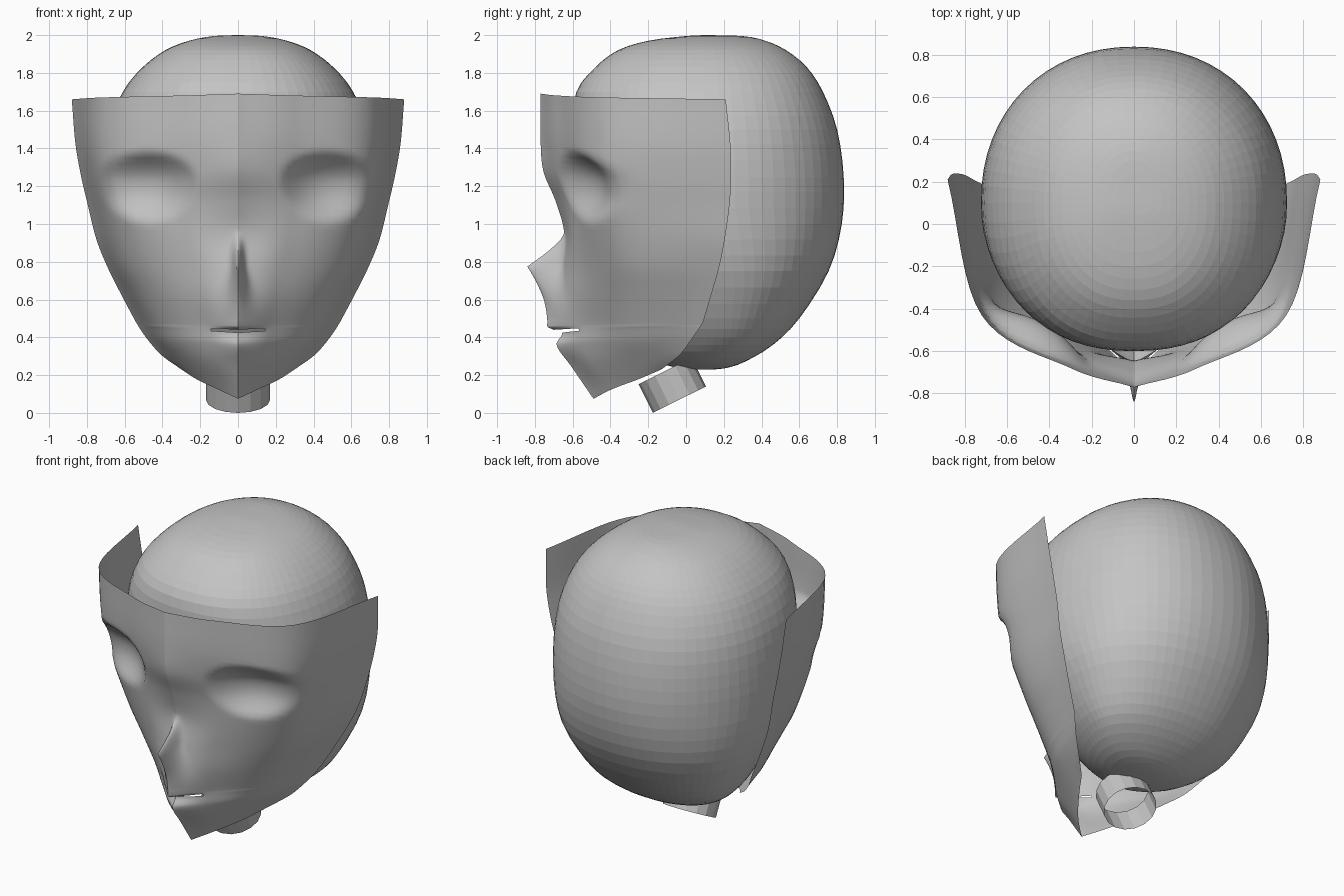
import bpy, bmesh, math
from mathutils import Vector, Matrix

if "Cube" in bpy.data.objects:
    bpy.data.objects.remove(bpy.data.objects["Cube"])

grey = bpy.data.materials.new("matte_grey")
grey.diffuse_color = (0.55, 0.55, 0.55, 1)
grey.use_nodes = True
grey.node_tree.nodes["Principled BSDF"].inputs["Base Color"].default_value = grey.diffuse_color


def spline(keys, vals, k):
    """Smooth interpolation of tuples at parameter k (keys ascending)."""
    n = len(keys)
    i = max(j for j in range(n - 1) if j == 0 or keys[j] <= k)
    h = keys[i + 1] - keys[i]
    t = (k - keys[i]) / h

    def tangent(j):
        a, b = max(j - 1, 0), min(j + 1, n - 1)
        return (Vector(vals[b]) - Vector(vals[a])) / (keys[b] - keys[a]) * h

    p, q = Vector(vals[i]), Vector(vals[i + 1])
    return (p * (2 * t**3 - 3 * t * t + 1) + tangent(i) * (t**3 - 2 * t * t + t)
            + q * (3 * t * t - 2 * t**3) + tangent(i + 1) * (t**3 - t * t))


def clamp(v):
    return min(max(v, 0), 1)


def grid_object(name, rows, smooth, closed=False, skip=None):
    """Skin a list of point rows into one surface."""
    bm = bmesh.new()
    vs = [[bm.verts.new(p) for p in r] for r in rows]
    n = len(rows[0])
    for a, b in zip(vs, vs[1:]):
        for j in range(n if closed else n - 1):
            k = (j + 1) % n
            quad = (a[j], a[k], b[k], b[j])
            if skip and skip(sum((v.co for v in quad), Vector()) / 4, a[n // 2].co.z):
                continue
            bm.faces.new(quad)
    bmesh.ops.remove_doubles(bm, verts=bm.verts, dist=1e-5)
    bmesh.ops.recalc_face_normals(bm, faces=bm.faces)
    me = bpy.data.meshes.new(name)
    bm.to_mesh(me)
    bm.free()
    me.materials.append(grey)
    ob = bpy.data.objects.new(name, me)
    bpy.context.collection.objects.link(ob)
    if smooth:
        bpy.ops.object.select_all(action='DESELECT')
        bpy.context.view_layer.objects.active = ob
        ob.select_set(True)
        bpy.ops.object.shade_smooth_by_angle(angle=math.radians(45))
    return ob


# Skull: rings of (z, front y, back y, half width)
SKULL = [(2.0, .1, .1, 0), (1.995, 0, .3, .13), (1.97, -.2, .42, .26), (1.92, -.36, .53, .385),
         (1.83, -.48, .64, .505), (1.7, -.58, .725, .61), (1.5, -.6, .8, .69),
         (1.25, -.58, .835, .72), (1.0, -.53, .825, .715), (.75, -.46, .755, .665),
         (.5, -.36, .6, .545), (.36, -.26, .46, .43), (.27, -.15, .31, .28),
         (.235, -.02, .2, .11), (.23, .1, .1, 0)]


def power(v, e):
    return math.copysign(abs(v) ** e, v)


rings = []
for s in range(14 * 3 + 1):
    z, yf, yb, hw = spline(list(range(15)), SKULL, s / 3)
    # the brow is squarer, the jaw side rounder with its widest point further back
    front = .95 - .08 * clamp((z - 1.2) / .4) + .1 * clamp((1.1 - z) / .3)
    mid = .1 + .1 * clamp((1.1 - z) / .4) * clamp((z - .23) / .15)
    ring = []
    for j in range(64):
        a = 2 * math.pi * j / 64
        f = front if j > 32 else .94
        c, d = power(math.cos(a), f), power(math.sin(a), f)
        ring.append((max(hw, 0) * c, mid + d * (yb - mid if d > 0 else mid - yf), z))
    rings.append(ring)
grid_object("skull", rings, False, closed=True)

# Face mask: centre z, y / two side points x, y / edge x, y, z
MASK = [(1.69, -.77, .3, -.68, .72, -.43, .88, .21, 1.66),
        (1.45, -.77, .3, -.67, .715, -.42, .86, .235, 1.42),
        (1.28, -.755, .3, -.64, .69, -.42, .83, .238, 1.25),
        (1.12, -.69, .29, -.6, .66, -.39, .795, .23, 1.1),
        (.95, -.645, .27, -.58, .62, -.35, .75, .205, .92),
        (.775, -.67, .23, -.575, .57, -.32, .69, .175, .77),
        (.62, -.70, .2, -.57, .50, -.3, .62, .135, .63),
        (.46, -.735, .16, -.557, .42, -.29, .54, .09, .48),
        (.44, -.70, .16, -.553, .413, -.289, .53, .08, .465),
        (.425, -.655, .16, -.551, .406, -.288, .525, .075, .455),
        (.36, -.685, .155, -.545, .37, -.285, .48, .03, .39),
        (.25, -.61, .14, -.5, .3, -.28, .41, -.03, .31),
        (.075, -.49, .11, -.39, .22, -.25, .3, -.13, .23)]
KEYS = [-r[0] for r in MASK]


def sculpt(x, y, z):
    """Push in the eye sockets and pull out the pinched nose."""
    r2 = ((abs(x) - .48) / .26) ** 2 + ((z - 1.23) / (.155 if z > 1.23 else .22)) ** 2
    if r2 < 1:
        y += .115 * (1 - r2) ** 1.2
    if .775 <= z < .95:
        rise, w = ((.95 - z) / .175) ** 1.3, .024
    elif .48 < z < .775:
        rise, w = ((z - .48) / .295) ** 1.4, .024 + .2 * (.775 - z)
    else:
        return y
    return y - .17 * rise * math.exp(-(x / w) ** 2)


rows = []
for i in range(len(MASK) - 1):
    for s in range(6 if i < len(MASK) - 2 else 7):
        k = KEYS[i] + (KEYS[i + 1] - KEYS[i]) * s / 6
        zc, yc, x1, y1, x2, y2, xe, ye, ze = spline(KEYS, MASK, k)
        # lips are added near the centre only, over an even muzzle
        lips = .36 < zc < .46
        base = -.735 + .05 * (.46 - zc) / .1 if lips else yc
        row = []
        for j in range(-36, 37):
            u = abs(j / 36) ** 1.6
            p = spline([0, .33, .67, 1], [(0, base), (x1, y1), (x2, y2), (xe, ye)], u)
            y = p.y + (yc - base) * clamp(1 - u / .33) ** 1.2
            z = zc + (ze - zc) * u
            x = math.copysign(p.x, j)
            row.append((x, sculpt(x, y, z), z))
        rows.append(row)
# the mouth is an open slit
grid_object("face_mask", rows, True,
            skip=lambda c, z: abs(c.x) < .15 and .4255 < z < .4401)

# Neck: short, tilted open tube
tilt = Matrix.Translation((0, -.035, .07)) @ Matrix.Rotation(math.radians(26.5), 4, 'X')
tube = [[tilt @ Vector((.17 * math.cos(math.pi * j / 8), .157 * math.sin(math.pi * j / 8), h))
         for j in range(16)] for h in (0, .17)]
grid_object("neck", tube, False, closed=True)
